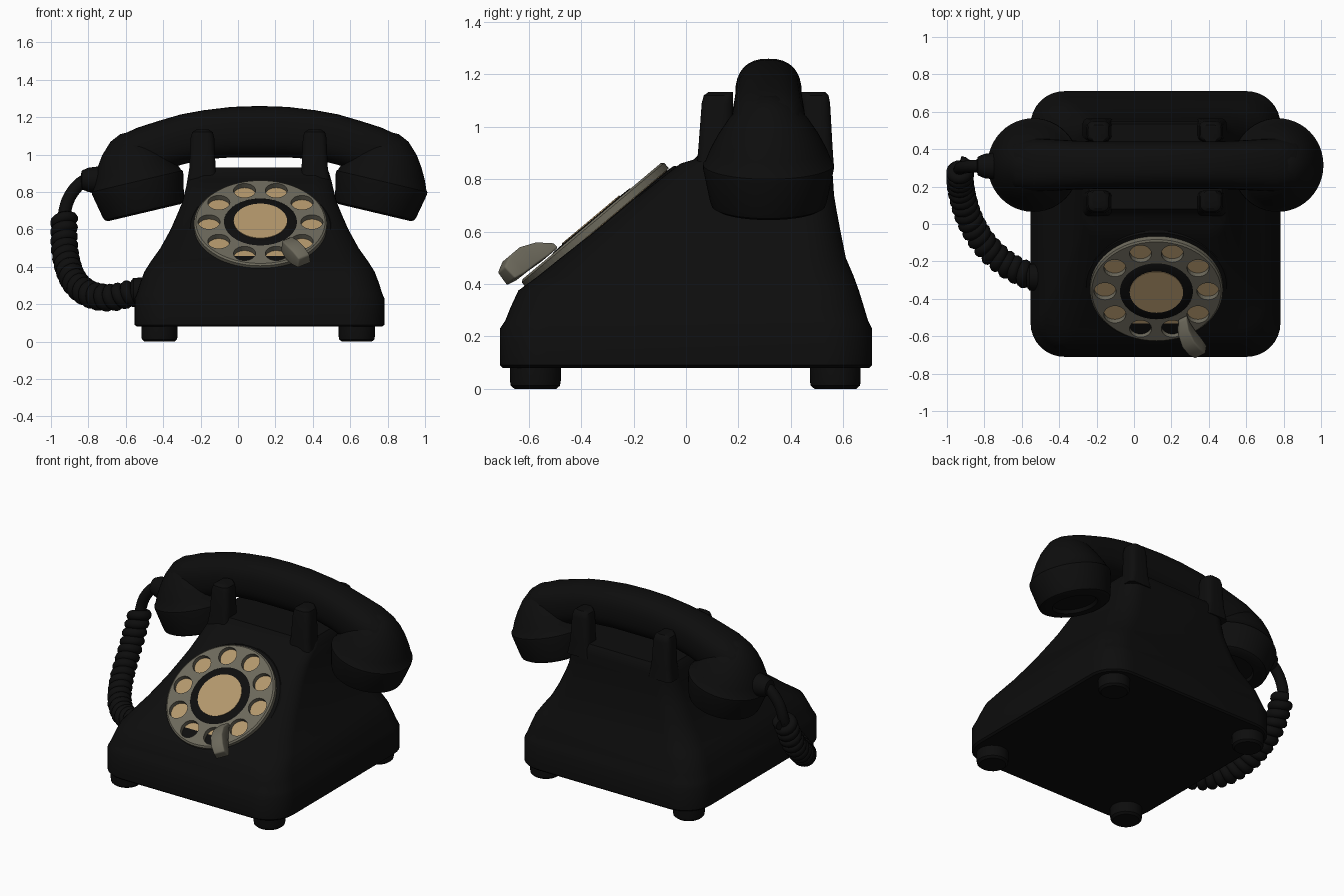
import bpy, bmesh, math
from mathutils import Vector, Matrix

if "Cube" in bpy.data.objects:
    bpy.data.objects.remove(bpy.data.objects["Cube"], do_unlink=True)


def material(name, rgb):
    m = bpy.data.materials.new(name)
    m.use_nodes = True
    m.diffuse_color = (*rgb, 1)
    bsdf = next(n for n in m.node_tree.nodes if n.type == 'BSDF_PRINCIPLED')
    bsdf.inputs["Base Color"].default_value = (*rgb, 1)
    return m


BLACK = material("black_bakelite", (0.004, 0.004, 0.004))
GREY = material("warm_grey_metal", (0.15, 0.14, 0.105))
TAN = material("tan_paper", (0.45, 0.31, 0.15))

CX = 0.115                                     # middle of the body
CUP_Y = 0.315                                  # handset centre line
DIAL = Matrix.Translation((0.12, -0.36, 0.64)) @ Matrix.Rotation(math.radians(40), 4, 'X')


def finish(bm, name, mat, matrix=None, smooth=35, bevel=0):
    bmesh.ops.recalc_face_normals(bm, faces=bm.faces)
    if matrix:
        bm.transform(matrix)
    me = bpy.data.meshes.new(name)
    bm.to_mesh(me)
    bm.free()
    ob = bpy.data.objects.new(name, me)
    bpy.context.collection.objects.link(ob)
    me.materials.append(mat)
    bpy.ops.object.select_all(action='DESELECT')
    ob.select_set(True)
    bpy.context.view_layer.objects.active = ob
    if bevel:
        mod = ob.modifiers.new("soft_edges", 'BEVEL')
        mod.width, mod.segments = bevel, 3
        bpy.ops.object.modifier_apply(modifier=mod.name)
    if smooth:
        bpy.ops.object.shade_smooth_by_angle(angle=math.radians(smooth))
    return ob


def loft(name, rings, mat, caps=True, **kw):
    """Skin closed rings that all have the same number of points."""
    bm = bmesh.new()
    rows = [[bm.verts.new(p) for p in r] for r in rings]
    n = len(rows[0])
    for a, b in zip(rows, rows[1:]):
        for i in range(n):
            bm.faces.new((a[i], a[(i + 1) % n], b[(i + 1) % n], b[i]))
    if caps:
        bm.faces.new(rows[0])
        bm.faces.new(rows[-1])
    return finish(bm, name, mat, **kw)


def circle(r, z, n=48, x=0, y=0):
    return [(x + r * math.cos(math.tau * i / n), y + r * math.sin(math.tau * i / n), z)
            for i in range(n)]


def lathe(name, profile, mat, n=48, **kw):
    return loft(name, [circle(r, h, n) for r, h in profile], mat, **kw)


def rounded_rect(hw, y0, y1, r, z, x=CX, seg=8):
    pts = []
    for k, (px, py) in enumerate(((x + hw - r, y1 - r), (x - hw + r, y1 - r),
                                  (x - hw + r, y0 + r), (x + hw - r, y0 + r))):
        for i in range(seg + 1):
            a = math.pi / 2 * (k + i / seg)
            pts.append((px + r * math.cos(a), py + r * math.sin(a), z))
    return pts


# Body: half width, front, back, corner radius, height
body = [(.655, -.70, .70, .17, .08), (.668, -.71, .71, .18, .09), (.668, -.71, .71, .18, .23),
        (.655, -.69, .695, .17, .26), (.64, -.67, .68, .17, .31), (.615, -.64, .66, .16, .375),
        (.58, -.565, .64, .16, .43), (.53, -.478, .61, .15, .5), (.475, -.35, .59, .14, .6),
        (.44, -.25, .575, .13, .68), (.415, -.175, .565, .12, .74), (.395, -.08, .56, .11, .815),
        (.385, -.02, .557, .1, .86), (.38, .03, .555, .1, .875), (.372, .06, .55, .09, .905),
        (.355, .08, .535, .09, .93)]
loft("body", [rounded_rect(*s) for s in body], BLACK)

# Feet
for fx, side in ((-.535, "right"), (.52, "left")):
    for fy, end in ((-.575, "front"), (.57, "back")):
        lathe(f"{end}_{side}_foot", [(.08, 0), (.094, .012), (.097, .03), (.097, .1)],
              BLACK, 32, matrix=Matrix.Translation((CX + fx, fy, 0)))

# Cradle posts
for px, side in ((-.19, "right"), (.41, "left")):
    for y0, y1, lean, end in ((.06, .18, -.02, "front"), (.44, .55, .015, "back")):
        loft(f"{end}_{side}_cradle_post",
             [rounded_rect(w, y0 + d * (lean < 0), y1 + d * (lean > 0), r, z, px, 5)
              for w, d, r, z in ((.085, lean, .03, .84), (.07, lean * .6, .035, .93),
                                 (.063, 0, .035, 1.09), (.055, -lean * .4, .035, 1.12),
                                 (.035, -lean * 1.3, .02, 1.133))], BLACK)

# Handset grip: offset from the middle, bottom, top, half width
half = [(0, .985, 1.26, .127), (.15, .985, 1.255, .127), (.3, .975, 1.237, .127),
        (.42, .945, 1.215, .13), (.54, .9, 1.18, .137), (.65, .87, 1.145, .142),
        (.75, .88, 1.1, .125), (.79, .9, 1.055, .1)]
stations = [(-d, *s) for d, *s in half[:0:-1]] + half


def oval(d, bottom, top, hw, n=32, power=.82):
    pts = []
    for i in range(n):
        c, s = math.cos(math.tau * i / n), math.sin(math.tau * i / n)
        pts.append((CX + d, CUP_Y + hw * math.copysign(abs(c) ** power, c),
                    (bottom + top) / 2 + (top - bottom) / 2 * math.copysign(abs(s) ** power, s)))
    return pts


loft("handset_grip", [oval(*s) for s in stations], BLACK, smooth=50)

# Handset cups, tilted towards each other
cup = [(.13, .02), (.14, 0), (.2, 0), (.217, .01), (.224, .03), (.25, .155), (.25, .172),
       (.243, .178), (.222, .23), (.19, .29), (.15, .35), (.09, .41), (.03, .438)]
for s, name in ((-1, "mouthpiece_cup"), (1, "earpiece_cup")):
    lathe(name, cup, BLACK, matrix=Matrix.Translation((CX + s * .615, CUP_Y, .69))
          @ Matrix.Rotation(s * math.radians(13.3), 4, 'Y'))

# Dial
lathe("dial_base", [(.4, -.13), (.39, -.055), (.375, -.04), (.34, -.036)], BLACK, 64, matrix=DIAL)
lathe("number_plate", [(.345, -.04), (.345, -.03)], TAN, 64, matrix=DIAL)
lathe("dial_hub", [(.2, -.04), (.2, -.004), (.19, .003), (.14, .004)], BLACK, 64, matrix=DIAL)
lathe("centre_label", [(.143, 0), (.143, .008)], TAN, matrix=DIAL)
wheel = loft("finger_wheel", [circle(r, z, 80) for r, z in
             ((.195, -.035), (.355, -.035), (.355, -.008), (.345, 0), (.195, 0), (.195, -.035))],
             GREY, caps=False, smooth=0)
bm = bmesh.new()
bm.from_mesh(wheel.data)
bmesh.ops.remove_doubles(bm, verts=bm.verts, dist=1e-5)
bmesh.ops.recalc_face_normals(bm, faces=bm.faces)
bm.to_mesh(wheel.data)
bm.free()

# Ten finger holes through the wheel
bm = bmesh.new()
for k in range(10):
    a = math.radians(18 + 36 * k)
    bmesh.ops.create_cone(bm, cap_ends=True, segments=28, radius1=.059, radius2=.059, depth=.2,
                          matrix=Matrix.Translation((.275 * math.sin(a), .275 * math.cos(a), 0)))
cutter = finish(bm, "hole_cutter", GREY, smooth=0)
cutter.hide_render = True
mod = wheel.modifiers.new("holes", 'BOOLEAN')
mod.object, mod.operation, mod.solver = cutter, 'DIFFERENCE', 'EXACT'
bpy.context.view_layer.objects.active = wheel
bpy.ops.object.modifier_apply(modifier=mod.name)
bpy.data.objects.remove(cutter, do_unlink=True)
wheel.matrix_world = DIAL

# Finger stop: a hooked blade across the wheel
hook = [(.14, -.175, .03, .005, .03), (.145, -.23, .043, .005, .075), (.17, -.29, .05, .01, .1),
        (.205, -.345, .05, .012, .1), (.235, -.385, .045, .02, .08)]
rings = []
for u, v, w, lo, hi in hook:
    t = Vector((.8, .5)) * w
    rings.append([(u - t.x, v - t.y, lo), (u + t.x, v + t.y, lo),
                  (u + t.x * .8, v + t.y * .8, hi), (u - t.x * .8, v - t.y * .8, hi)])
loft("finger_stop", rings, GREY, matrix=DIAL, bevel=.008, smooth=50)


# Cord
def spline(points, steps):
    """Smooth path through the given points."""
    p = [Vector(q) for q in points]
    p = [2 * p[0] - p[1]] + p + [2 * p[-1] - p[-2]]
    out = []
    for a, b, c, d in zip(p, p[1:], p[2:], p[3:]):
        for i in range(steps):
            t = i / steps
            out.append(.5 * (2 * b + (c - a) * t + (2 * a - 5 * b + 4 * c - d) * t ** 2
                             + (3 * b - a - 3 * c + d) * t ** 3))
    return out + [p[-2]]


def tube(name, path, radius, n=10):
    rings, side = [], Vector((0, 1, 0))
    for i, p in enumerate(path):
        t = (path[min(i + 1, len(path) - 1)] - path[max(i - 1, 0)]).normalized()
        side = (side - t * side.dot(t)).normalized()
        up = t.cross(side)
        rings.append([p + radius * (side * math.cos(math.tau * k / n) + up * math.sin(math.tau * k / n))
                      for k in range(n)])
    loft(name, rings, BLACK, smooth=60)


def coil(path, radius, turns):
    lengths = [0]
    for a, b in zip(path, path[1:]):
        lengths.append(lengths[-1] + (b - a).length)
    out, side = [], Vector((0, 1, 0))
    for i, p in enumerate(path):
        t = (path[min(i + 1, len(path) - 1)] - path[max(i - 1, 0)]).normalized()
        side = (side - t * side.dot(t)).normalized()
        a = math.tau * turns * lengths[i] / lengths[-1]
        out.append(p + radius * (side * math.cos(a) + t.cross(side) * math.sin(a)))
    return out


tube("cord_lead", spline([(-.74, .31, .87), (-.83, .31, .855), (-.9, .305, .775),
                          (-.93, .295, .67), (-.925, .25, .56)], 8), .034, 16)
core = spline([(-.93, .295, .67), (-.925, .19, .48), (-.885, .04, .34), (-.805, -.1, .26),
               (-.69, -.21, .235), (-.56, -.28, .26)], 64)
tube("cord_core", core[::8], .035)
tube("coiled_cord", coil(core, .044, 17), .031)

# Cord sleeves at the handset and the body
turn = Matrix.Rotation(-math.pi / 2, 4, 'Y')
lathe("handset_cord_sleeve", [(.075, 0), (.065, .08), (.05, .115), (.03, .12)], BLACK, 24,
      matrix=Matrix.Translation((-.72, .31, .865)) @ turn)
lathe("body_cord_sleeve", [(.075, 0), (.07, .07), (.05, .085)], BLACK, 24,
      matrix=Matrix.Translation((-.49, -.285, .27)) @ turn)
